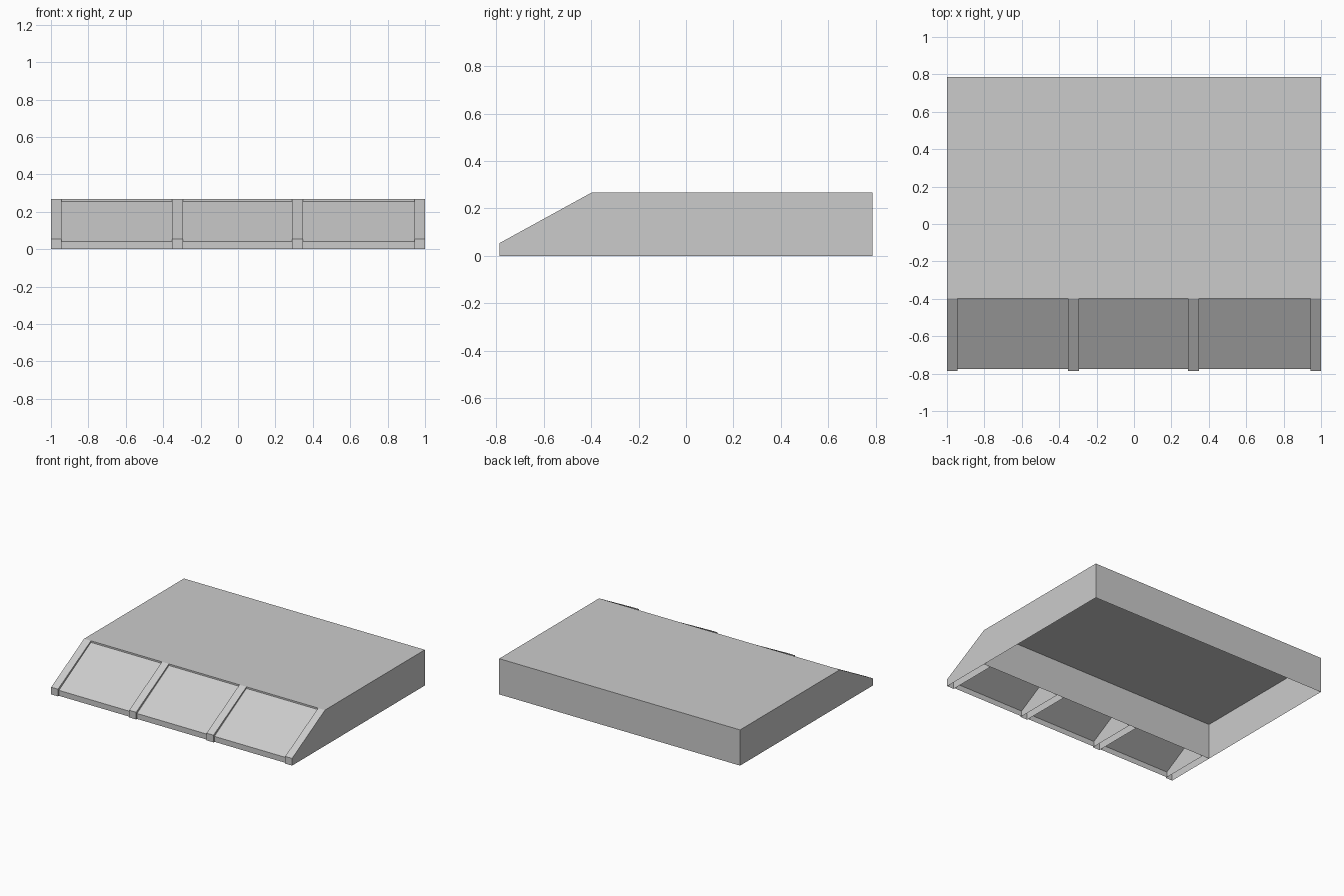
import bpy
import bmesh

if "Cube" in bpy.data.objects:
    bpy.data.objects.remove(bpy.data.objects["Cube"], do_unlink=True)

grey = bpy.data.materials.new("plain grey")
grey.use_nodes = True
colour = (0.6, 0.6, 0.6, 1)
grey.diffuse_color = colour
grey.node_tree.nodes["Principled BSDF"].inputs["Base Color"].default_value = colour

FRONT, EDGE, BACK, HEIGHT = -0.787, -0.397, 0.787, 0.268


def shell(name, profile, x0, x1, sides=True):
    """Sweep an open (y, z) profile along x, leaving the underside open."""
    bm = bmesh.new()
    a = [bm.verts.new((x0, y, z)) for y, z in profile]
    b = [bm.verts.new((x1, y, z)) for y, z in profile]
    for i in range(len(profile) - 1):
        bm.faces.new((a[i], b[i], b[i + 1], a[i + 1]))
    if sides:
        bm.faces.new(a)
        bm.faces.new(b[::-1])
    mesh = bpy.data.meshes.new(name)
    bm.to_mesh(mesh)
    bm.free()
    mesh.materials.append(grey)
    obj = bpy.data.objects.new(name, mesh)
    bpy.context.collection.objects.link(obj)
    return obj


# Hollow platform, open underneath
shell("platform", [(EDGE, 0), (EDGE, HEIGHT), (BACK, HEIGHT), (BACK, 0)], -1, 1)

# Four sloped ribs dividing the ramp
ribs = [(-1, -0.943), (-0.353, -0.295), (0.29, 0.348), (0.943, 1)]
rib_profile = [(FRONT, 0), (FRONT, 0.054), (EDGE, HEIGHT), (EDGE, 0)]
for i, (x0, x1) in enumerate(ribs):
    shell(f"ramp_rib_{i + 1}", rib_profile[:], x0, x1)

# Slightly sunken ramp panels between neighbouring ribs
panel_profile = [(-0.776, 0), (-0.776, 0.041), (EDGE, 0.256)]
for i in range(len(ribs) - 1):
    shell(f"ramp_panel_{i + 1}", panel_profile, ribs[i][1], ribs[i + 1][0], sides=False)
